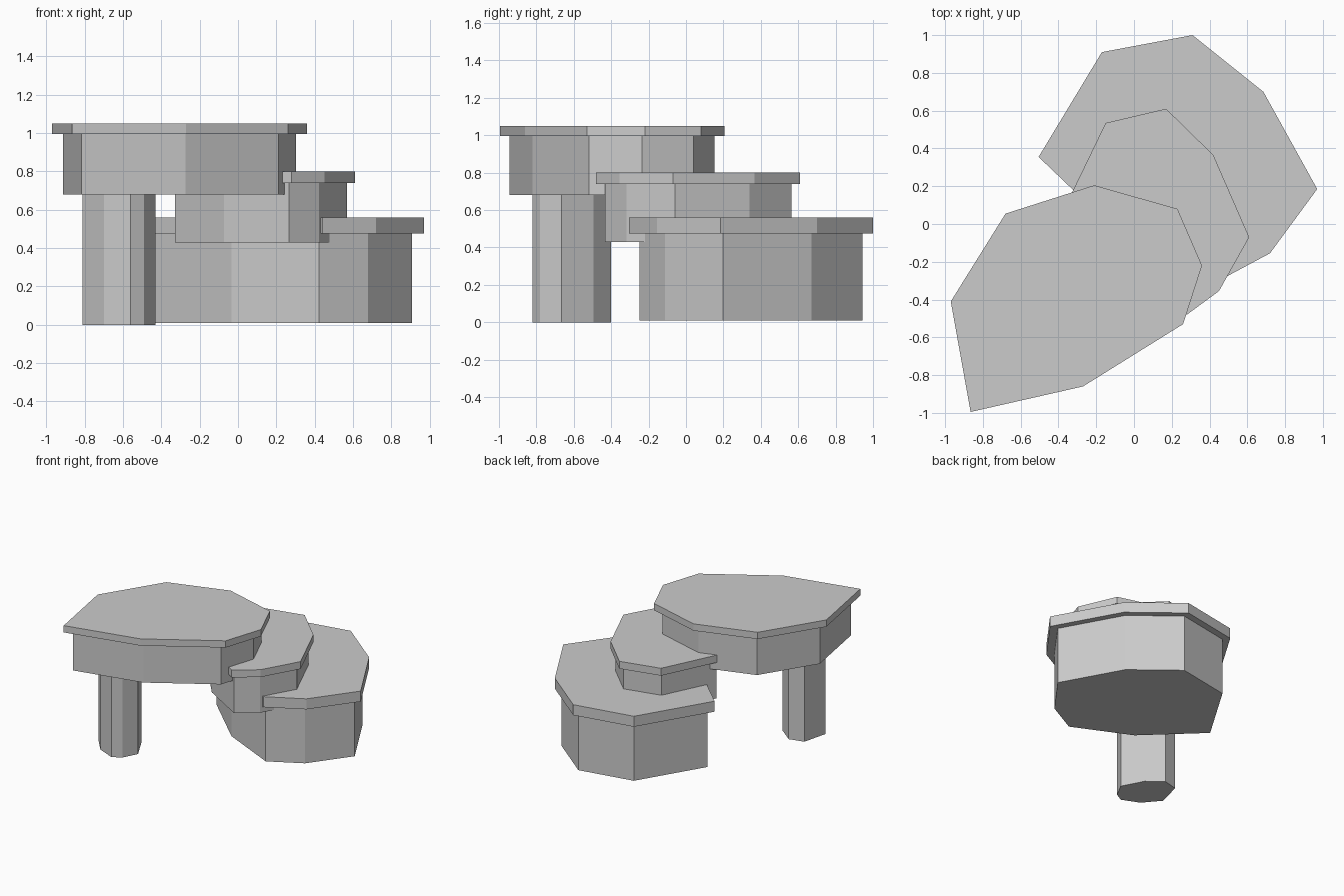
import bpy, bmesh

if "Cube" in bpy.data.objects:
    bpy.data.objects.remove(bpy.data.objects["Cube"])


def prism(name, outline, z0, z1, scale=1.0):
    """Extrude a flat outline, optionally shrunk about the centre of its bounds."""
    xs, ys = zip(*outline)
    cx, cy = (min(xs) + max(xs)) / 2, (min(ys) + max(ys)) / 2
    bm = bmesh.new()
    face = bm.faces.new([bm.verts.new((cx + (x - cx) * scale, cy + (y - cy) * scale, z0))
                         for x, y in outline])
    ext = bmesh.ops.extrude_face_region(bm, geom=[face], use_keep_orig=True)
    top = [v for v in ext["geom"] if isinstance(v, bmesh.types.BMVert)]
    bmesh.ops.translate(bm, verts=top, vec=(0, 0, z1 - z0))
    bmesh.ops.recalc_face_normals(bm, faces=bm.faces)
    mesh = bpy.data.meshes.new(name)
    bm.to_mesh(mesh)
    bm.free()
    obj = bpy.data.objects.new(name, mesh)
    bpy.context.collection.objects.link(obj)


def ledge(name, outline, z0, z1, z2):
    """A rock block with a wider slab on top."""
    prism(name + "_block", outline, z0, z1, 0.914)
    prism(name + "_slab", outline, z1, z2)


# Three stepped rock ledges
ledge("lower_ledge", [(-.505, .355), (-.06, -.07), (.44, -.305), (.72, -.155),
                      (.97, .185), (.685, .70), (.31, 1.0), (-.17, .91)],
      0.01, 0.475, 0.56)
ledge("middle_ledge", [(-.37, .08), (-.09, -.26), (.28, -.48), (.45, -.355),
                       (.61, -.07), (.42, .365), (.17, .61), (-.15, .535)],
      0.43, 0.74, 0.80)
ledge("upper_ledge", [(-.97, -.41), (-.865, -.995), (-.27, -.86), (.26, -.53),
                      (.36, -.22), (.23, .08), (-.21, .205), (-.68, .055)],
      0.68, 0.995, 1.05)

# Supporting pillar under the upper ledge
prism("support_pillar", [(-.81, -.63), (-.70, -.76), (-.56, -.82), (-.49, -.78),
                         (-.43, -.665), (-.52, -.495), (-.64, -.40), (-.76, -.43)],
      0.0, 0.69)
